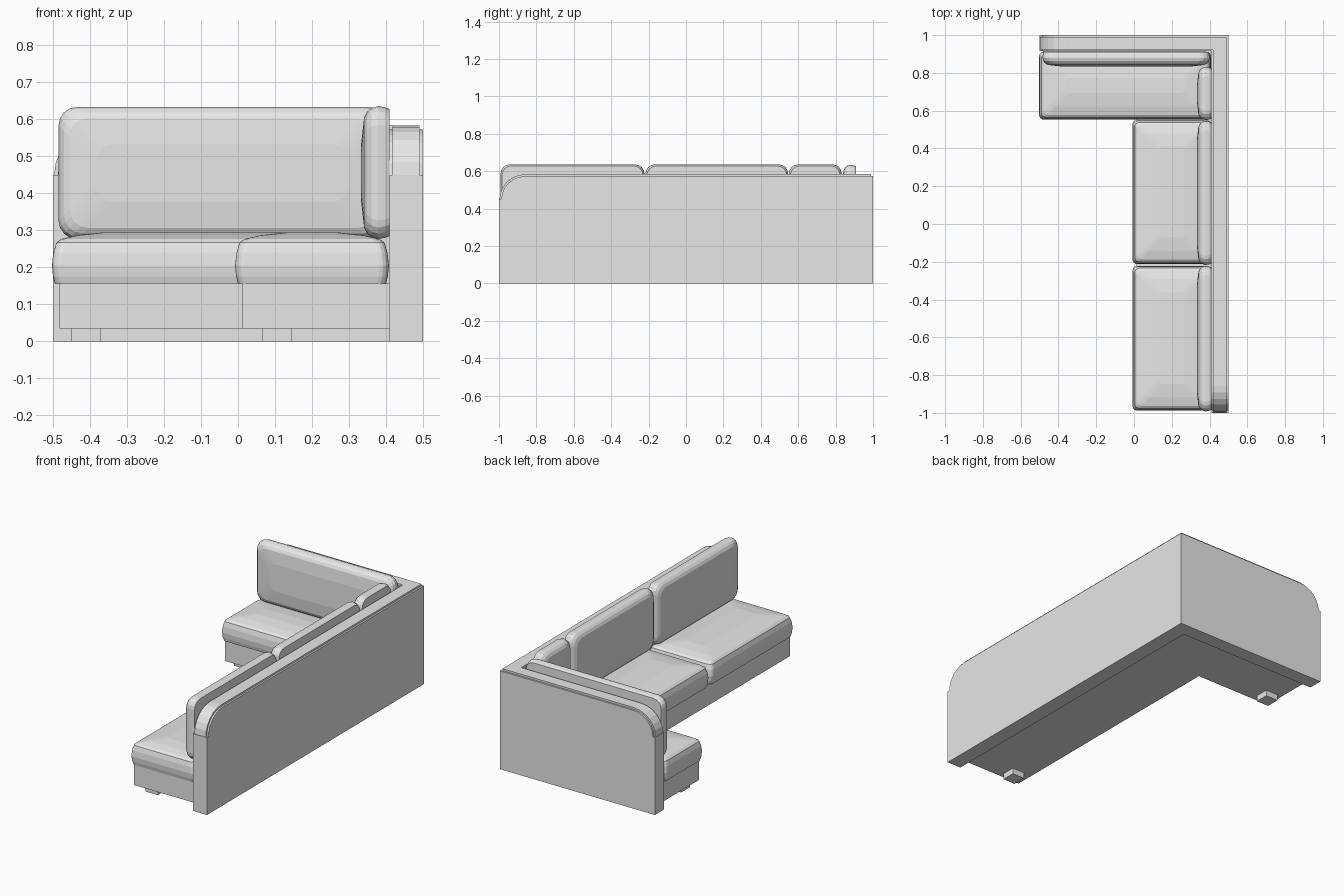
import bpy, bmesh, math

if "Cube" in bpy.data.objects:
    bpy.data.objects.remove(bpy.data.objects["Cube"], do_unlink=True)

# One upholstery colour
grey = bpy.data.materials.new("grey fabric")
grey.use_nodes = True
colour = (0.8, 0.8, 0.8, 1)
grey.diffuse_color = colour
grey.node_tree.nodes["Principled BSDF"].inputs["Base Color"].default_value = colour


def loft(name, rings):
    """Skin a stack of equal point rings and cap both ends."""
    bm = bmesh.new()
    loops = [[bm.verts.new(p) for p in ring] for ring in rings]
    n = len(loops[0])
    for low, high in zip(loops, loops[1:]):
        for i in range(n):
            j = (i + 1) % n
            bm.faces.new((low[i], low[j], high[j], high[i]))
    bm.faces.new(loops[0])
    bm.faces.new(loops[-1])
    bmesh.ops.recalc_face_normals(bm, faces=bm.faces)
    mesh = bpy.data.meshes.new(name)
    bm.to_mesh(mesh)
    bm.free()
    mesh.materials.append(grey)
    obj = bpy.data.objects.new(name, mesh)
    bpy.context.collection.objects.link(obj)
    return obj


def box(name, x0, x1, y0, y1, z0, z1):
    ring = [(x0, y0), (x1, y0), (x1, y1), (x0, y1)]
    return loft(name, [[(x, y, z) for x, y in ring] for z in (z0, z1)])


def rounded_rect(u0, u1, v0, v1, r, steps=4):
    r = min(r, 0.45 * (u1 - u0), 0.45 * (v1 - v0))
    corners = [(u1 - r, v1 - r), (u0 + r, v1 - r), (u0 + r, v0 + r), (u1 - r, v0 + r)]
    pts = []
    for k, (cu, cv) in enumerate(corners):
        for s in range(steps + 1):
            a = math.pi / 2 * (k + s / steps)
            pts.append((cu + r * math.cos(a), cv + r * math.sin(a)))
    return pts


def cushion(name, u0, u1, v0, v1, r, profile, place):
    """Rounded slab; profile holds (depth, inset) pairs."""
    loft(name, [[place(u, v, d) for u, v in
                 rounded_rect(u0 + i, u1 - i, v0 + i, v1 - i, r)]
                for d, i in profile])


def panel_outline(start, end, top, lip):
    """Panel side outline with a rounded upper front corner."""
    r_u, spring = 0.14 - lip, 0.45
    pts = [(start, 0), (start, spring)]
    for s in range(7):
        a = math.pi / 2 * s / 6
        pts.append((start + lip + r_u * (1 - math.cos(a)) + 0.001,
                    spring + (top - spring) * math.sin(a)))
    return pts + [(end, top), (end, 0)]


# Side and back panels, each with a raised cap strip
side = panel_outline(-1, 1, 0.573, 0.012)
side_cap = panel_outline(-0.998, 0.99, 0.584, 0)
loft("side_panel", [[(x, u, z) for u, z in side] for x in (0.41, 0.5)])
loft("side_panel_cap", [[(x, u, z) for u, z in side_cap] for x in (0.417, 0.49)])
back = panel_outline(-0.5, 0.41, 0.573, 0.012)
back_cap = panel_outline(-0.498, 0.417, 0.584, 0)
loft("back_panel", [[(u, y, z) for u, z in back] for y in (0.915, 1)])
loft("back_panel_cap", [[(u, y, z) for u, z in back_cap] for y in (0.922, 0.99)])

# Seat bases and feet
box("long_base", 0.012, 0.41, -0.975, 0.57, 0.035, 0.157)
box("short_base", -0.482, 0.41, 0.57, 0.915, 0.035, 0.157)
for name, x, y in (("front_foot", 0.105, -0.905), ("corner_foot", -0.412, 0.65)):
    box(name, x - 0.04, x + 0.04, y - 0.04, y + 0.04, 0, 0.036)

# Seat cushions
seat_profile = [(0, 0.008), (0.02, 0.003), (0.05, 0), (0.085, 0.004), (0.112, 0.012),
                (0.122, 0.025), (0.132, 0.07), (0.14, 0.14)]
for name, x0, y0, y1 in (("front_seat", -0.008, -0.988, -0.222),
                         ("middle_seat", -0.008, -0.212, 0.55),
                         ("corner_seat", -0.503, 0.553, 0.912)):
    cushion(name, x0, 0.408, y0, y1, 0.025, seat_profile,
            lambda u, v, d: (u, v, 0.155 + d))

# Back cushions
back_profile = [(0, 0.008), (0.012, 0.003), (0.03, 0), (0.048, 0.005), (0.06, 0.015),
                (0.068, 0.03), (0.076, 0.1)]
for name, y0, y1 in (("front_back_cushion", -0.992, -0.222),
                     ("middle_back_cushion", -0.217, 0.546),
                     ("corner_back_cushion", 0.55, 0.832)):
    cushion(name, y0, y1, 0.277, 0.636, 0.05, back_profile,
            lambda u, v, d: (0.409 - d, u, v))
cushion("rear_back_cushion", -0.485, 0.402, 0.277, 0.634, 0.05, back_profile,
        lambda u, v, d: (u, 0.91 - d, v))
